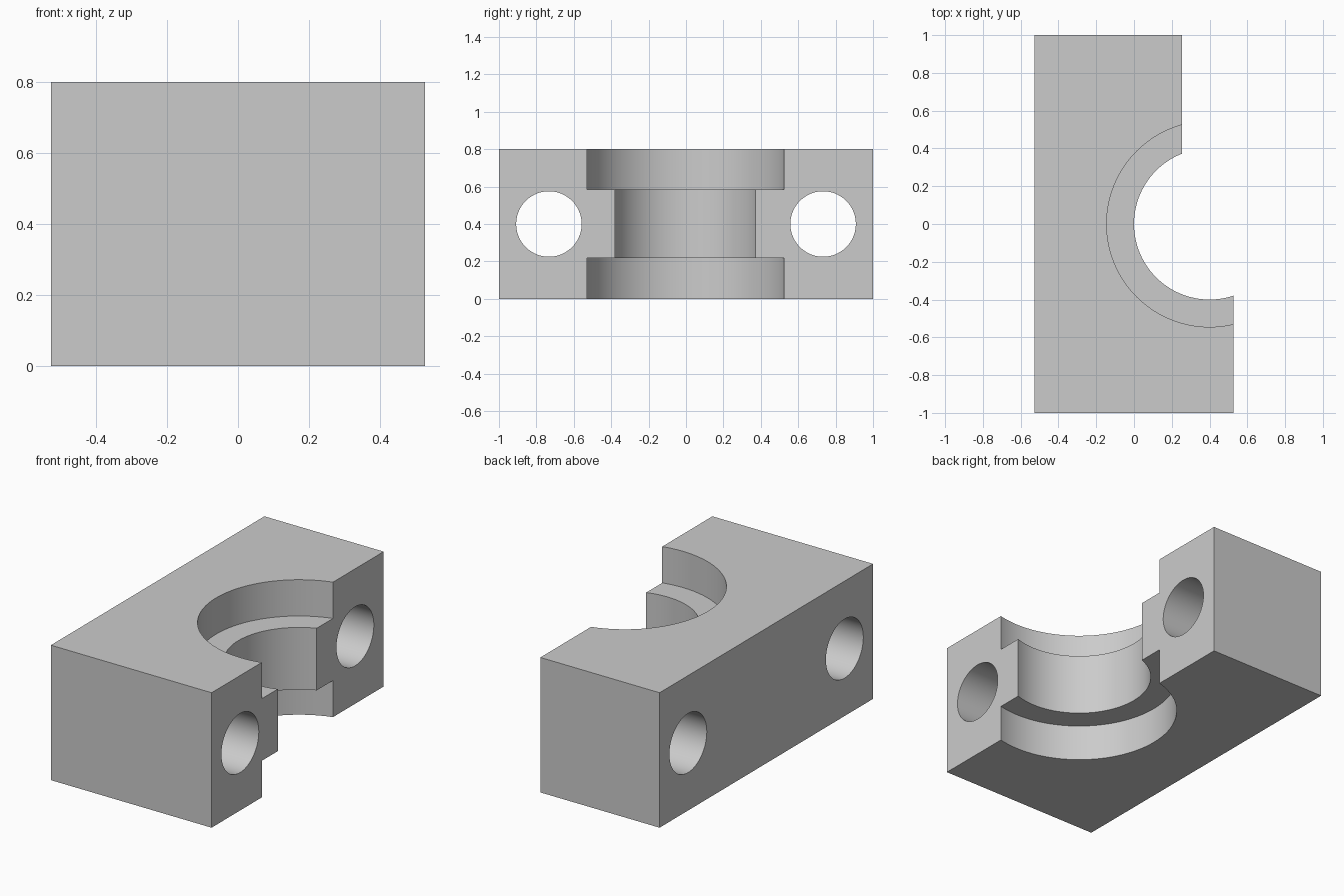
import bpy
import bmesh
from math import pi, radians
from mathutils import Matrix

cube = bpy.data.objects.get("Cube")
if cube:
    bpy.data.objects.remove(cube, do_unlink=True)

HEIGHT = 0.8
BORE_X = 0.4
BACK, LONG_ARM, SHORT_ARM = -0.527, 0.527, 0.255

# Plain grey metal
grey = bpy.data.materials.new("grey metal")
grey.use_nodes = True
colour = (0.6, 0.6, 0.6, 1)
grey.diffuse_color = colour
grey.node_tree.nodes["Principled BSDF"].inputs["Base Color"].default_value = colour


def add_object(name, bm):
    bmesh.ops.recalc_face_normals(bm, faces=bm.faces)
    mesh = bpy.data.meshes.new(name)
    bm.to_mesh(mesh)
    bm.free()
    mesh.materials.append(grey)
    obj = bpy.data.objects.new(name, mesh)
    bpy.context.collection.objects.link(obj)
    return obj


def cylinder_cutter(name, radius, depth, location, sideways=False):
    bm = bmesh.new()
    turn = Matrix.Rotation(pi / 2, 4, "Y") if sideways else Matrix()
    bmesh.ops.create_cone(bm, cap_ends=True, segments=96, radius1=radius,
                          radius2=radius, depth=depth,
                          matrix=Matrix.Translation(location) @ turn)
    return add_object(name, bm)


# Clamp block: stepped outline extruded upwards, one arm shorter
outline = [(BACK, -1), (LONG_ARM, -1), (LONG_ARM, 0),
           (SHORT_ARM, 0), (SHORT_ARM, 1), (BACK, 1)]
bm = bmesh.new()
base = bm.faces.new([bm.verts.new((x, y, 0)) for x, y in outline])
top = bmesh.ops.extrude_face_region(bm, geom=[base])
bmesh.ops.translate(bm, vec=(0, 0, HEIGHT),
                    verts=[v for v in top["geom"] if isinstance(v, bmesh.types.BMVert)])
block = add_object("clamp_block", bm)

# Shaft bore, a wider counterbore at each end, and two bolt holes
cutters = [cylinder_cutter("bore_cutter", 0.4, 2, (BORE_X, 0, HEIGHT / 2))]
for name, z in (("lower", -0.283), ("upper", 1.085)):
    cutters.append(cylinder_cutter(name + "_counterbore_cutter", 0.545, 1, (BORE_X, 0, z)))
for name, side in (("front", -1), ("back", 1)):
    cutters.append(cylinder_cutter(name + "_bolt_hole_cutter", 0.175, 3,
                                   (0, side * 0.733, HEIGHT / 2), sideways=True))

bpy.ops.object.select_all(action="DESELECT")
block.select_set(True)
bpy.context.view_layer.objects.active = block
for cutter in cutters:
    mod = block.modifiers.new(cutter.name, "BOOLEAN")
    mod.operation = "DIFFERENCE"
    mod.solver = "EXACT"
    mod.object = cutter
    bpy.ops.object.modifier_apply(modifier=mod.name)
    bpy.data.objects.remove(cutter, do_unlink=True)

bpy.ops.object.shade_smooth_by_angle(angle=radians(30))
